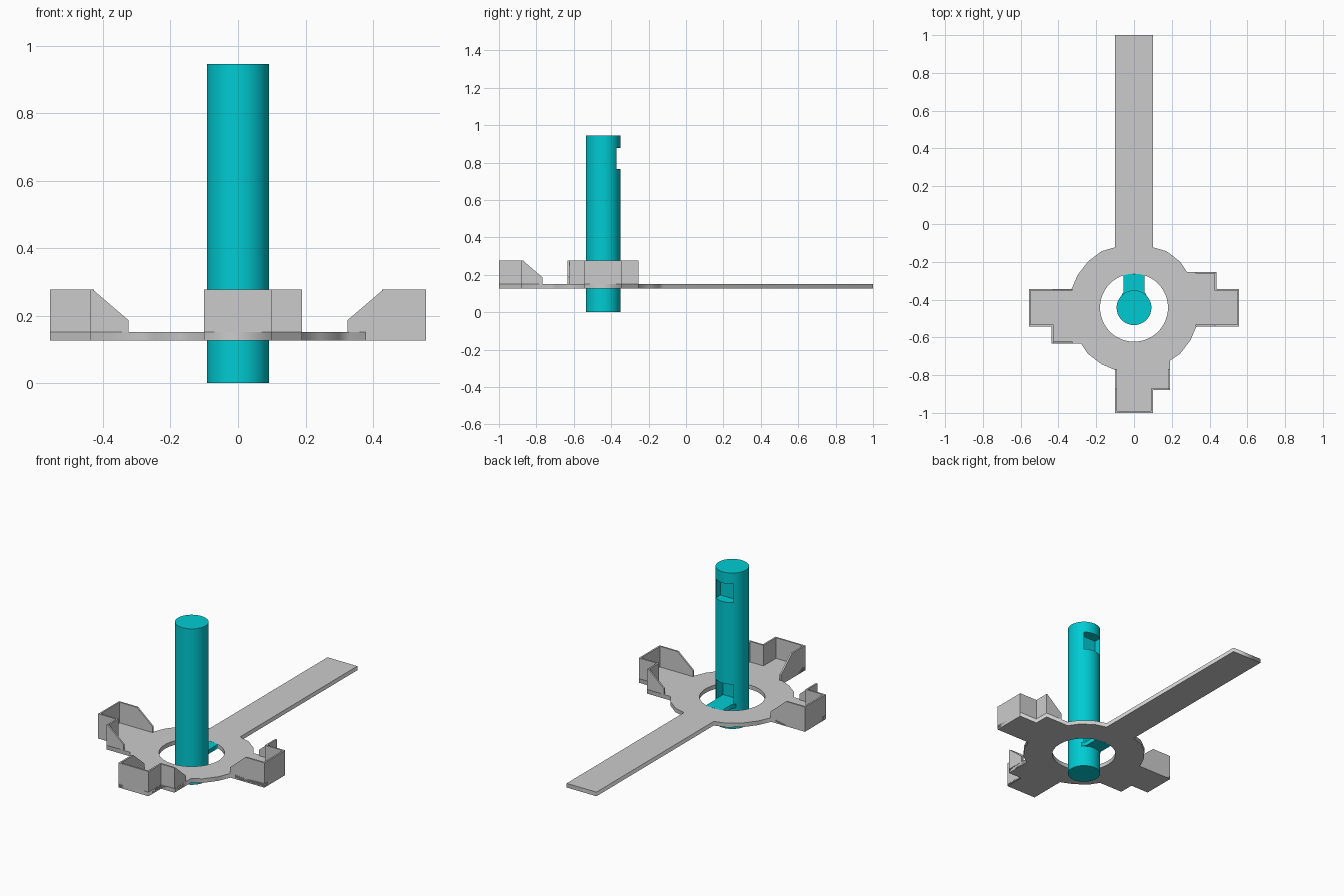
import bpy, bmesh
from math import radians, cos, sin
from mathutils import Matrix, Vector

if "Cube" in bpy.data.objects:
    bpy.data.objects.remove(bpy.data.objects["Cube"])

CENTRE = Vector((0, -0.443, 0))
Z0, Z1, TOP = 0.127, 0.152, 0.277

cyan = bpy.data.materials.new("cyan")
cyan.diffuse_color = (0.0, 0.6, 0.65, 1)
cyan.use_nodes = True
cyan.node_tree.nodes["Principled BSDF"].inputs["Base Color"].default_value = cyan.diffuse_color


def activate(ob):
    bpy.ops.object.select_all(action='DESELECT')
    ob.select_set(True)
    bpy.context.view_layer.objects.active = ob


def prism(name, outlines, z0, z1):
    """Flat plate from outlines (later ones are holes)."""
    cu = bpy.data.curves.new(name, 'CURVE')
    cu.dimensions, cu.fill_mode = '2D', 'BOTH'
    cu.extrude = (z1 - z0) / 2
    for pts in outlines:
        s = cu.splines.new('POLY')
        s.points.add(len(pts) - 1)
        for p, (x, y) in zip(s.points, pts):
            p.co = (x, y, 0, 1)
        s.use_cyclic_u = True
    ob = bpy.data.objects.new(name, cu)
    bpy.context.collection.objects.link(ob)
    ob.location = CENTRE + Vector((0, 0, (z0 + z1) / 2))
    activate(ob)
    bpy.ops.object.convert(target='MESH')
    return bpy.context.object


def circle(r, n):
    return [(r * cos(radians(360 * i / n)), r * sin(radians(360 * i / n))) for i in range(n)]


def turn(pts, deg):
    c, s = cos(radians(deg)), sin(radians(deg))
    return [(x * c - y * s, x * s + y * c) for x, y in pts]


def arc(angles, r=0.345):
    return [(r * cos(radians(a)), r * sin(radians(a))) for a in angles]


# Base plate: ring, long handle and three pocket floors in one outline
floor = [(-0.1, -0.33), (-0.1, -0.557), (0.1, -0.557), (0.1, -0.437), (0.19, -0.437), (0.19, -0.28)]
outline = floor + arc((-45, -30)) + turn(floor, 90) + arc((45, 60))
outline += [(0.1, 0.32), (0.1, 1.443), (-0.1, 1.443), (-0.1, 0.32)]
outline += arc((120, 135, 150)) + turn(floor, -90) + arc((225, 240))
prism("base_plate", [outline, circle(0.18, 48)], Z0, Z1)

# Thin stepped pocket walls with sloped ends
path = [(-0.1, -0.325, 0.187), (-0.1, -0.43, TOP), (-0.1, -0.557, TOP), (0.1, -0.557, TOP),
        (0.1, -0.437, TOP), (0.19, -0.437, TOP), (0.19, -0.43, TOP), (0.19, -0.325, 0.187)]
for name, deg in (("front", 0), ("right", 90), ("left", -90)):
    bm = bmesh.new()
    cols = [(bm.verts.new((x, y, Z0)), bm.verts.new((x, y, z))) for x, y, z in path]
    for a, b in zip(cols, cols[1:]):
        bm.faces.new((a[0], b[0], b[1], a[1]))
    bm.transform(Matrix.Translation(CENTRE) @ Matrix.Rotation(radians(deg), 4, 'Z'))
    me = bpy.data.meshes.new(name + "_pocket_wall")
    bm.to_mesh(me)
    bm.free()
    ob = bpy.data.objects.new(me.name, me)
    bpy.context.collection.objects.link(ob)
    sol = ob.modifiers.new("thickness", 'SOLIDIFY')
    sol.thickness, sol.offset, sol.use_even_offset = 0.01, -1, True

# Upright shaft with two slots cut in its back
shaft = prism("shaft", [circle(0.092, 64)], 0, 0.945)
for z0, z1, depth in ((0.765, 0.877, 0.03), (Z1, 0.27, 0.005)):
    cutter = prism("slot_cutter", [[(-0.058, depth), (0.058, depth), (0.058, 0.15), (-0.058, 0.15)]], z0, z1)
    cutter.hide_render = True
    mod = shaft.modifiers.new("slot", 'BOOLEAN')
    mod.object, mod.operation, mod.solver = cutter, 'DIFFERENCE', 'EXACT'
    for ob in (shaft, cutter):
        bm = bmesh.new()
        bm.from_mesh(ob.data)
        bmesh.ops.remove_doubles(bm, verts=bm.verts, dist=1e-5)
        bmesh.ops.recalc_face_normals(bm, faces=bm.faces)
        bm.to_mesh(ob.data)
        bm.free()
    activate(shaft)
    bpy.ops.object.modifier_apply(modifier=mod.name)
    bpy.data.objects.remove(cutter)
shaft.data.materials.clear()
shaft.data.materials.append(cyan)
activate(shaft)
bpy.ops.object.shade_smooth_by_angle(angle=radians(30))

# Tongue joining the shaft to the ring
tongue = prism("shaft_tongue", [[(0.055, 0.178), (-0.055, 0.178), (-0.055, 0.085), (-0.075, 0.05),
                                 (0.075, 0.05), (0.055, 0.085)]], Z0, Z1)
tongue.data.materials.clear()
tongue.data.materials.append(cyan)
